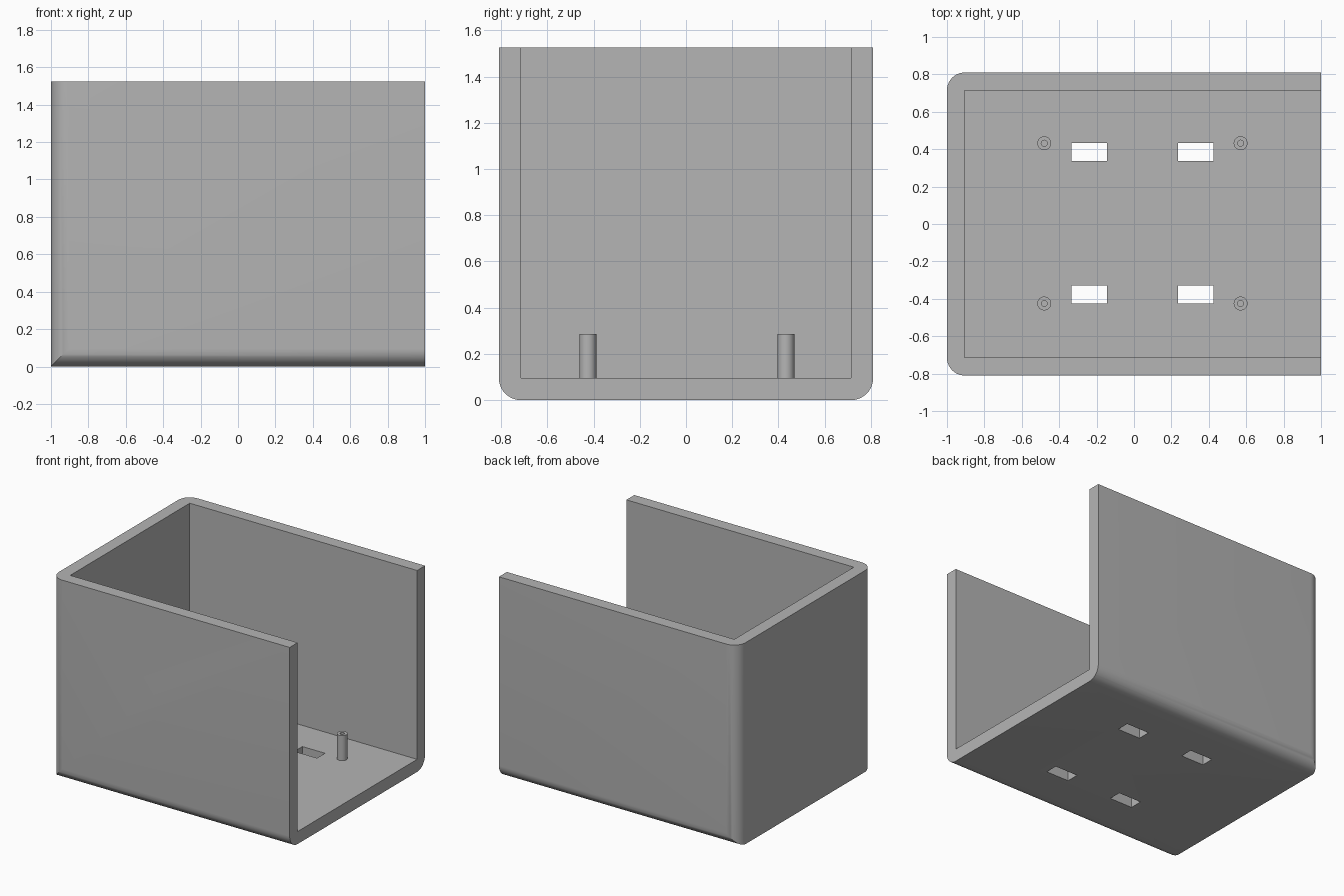
import bpy, bmesh
from math import pi, cos, sin
from mathutils import Vector, Matrix

if "Cube" in bpy.data.objects:
    bpy.data.objects.remove(bpy.data.objects["Cube"])

HALF_X, HALF_Y, HEIGHT = 1.0, 0.81, 1.525
WALL = 0.095

grey = bpy.data.materials.new("plain grey")
grey.use_nodes = True
colour = (0.46, 0.46, 0.46, 1)
grey.diffuse_color = colour
grey.node_tree.nodes["Principled BSDF"].inputs["Base Color"].default_value = colour


def add_object(name, bm):
    bmesh.ops.recalc_face_normals(bm, faces=bm.faces)
    mesh = bpy.data.meshes.new(name)
    bm.to_mesh(mesh)
    bm.free()
    obj = bpy.data.objects.new(name, mesh)
    bpy.context.collection.objects.link(obj)
    mesh.materials.append(grey)
    return obj


def box(name, low, high):
    bm = bmesh.new()
    low, high = Vector(low), Vector(high)
    size = Matrix.Diagonal((high - low).to_4d())
    bmesh.ops.create_cube(bm, size=1, matrix=Matrix.Translation((low + high) / 2) @ size)
    return add_object(name, bm)


def round_edges(obj, chosen):
    """Round the edges whose midpoint passes the test."""
    bm = bmesh.new()
    bm.from_mesh(obj.data)
    edges = [e for e in bm.edges if chosen((e.verts[0].co + e.verts[1].co) / 2)]
    bmesh.ops.bevel(bm, geom=edges, offset=WALL, segments=10, profile=0.5, affect='EDGES')
    bm.to_mesh(obj.data)
    bm.free()


def combine(target, other, operation):
    mod = target.modifiers.new(operation.lower(), 'BOOLEAN')
    mod.operation, mod.solver, mod.object = operation, 'EXACT', other
    other.hide_render = True
    bpy.context.view_layer.objects.active = target
    bpy.ops.object.modifier_apply(modifier=mod.name)
    bpy.data.objects.remove(other)


def smooth(obj):
    bpy.ops.object.select_all(action='DESELECT')
    obj.select_set(True)
    bpy.context.view_layer.objects.active = obj
    bpy.ops.object.shade_smooth_by_angle(angle=pi / 6)


# Outer body: rounded end corners crossed with rounded long bottom edges
corner, top = (-HALF_X, -HALF_Y, 0), (HALF_X, HALF_Y, HEIGHT)
case = box("open_case", corner, top)
round_edges(case, lambda m: m.x < -0.9 and abs(m.y) > 0.7)
long_form = box("long_form", (-HALF_X, -HALF_Y, 0), (HALF_X, HALF_Y, HEIGHT))
round_edges(long_form, lambda m: m.z < 0.1 and abs(m.y) > 0.7)
combine(case, long_form, 'INTERSECT')

# Inside space, open at the top and one end
inner_y = HALF_Y - WALL
combine(case, box("inside", (WALL - HALF_X, -inner_y, WALL), (2, inner_y, 2)), 'DIFFERENCE')

# Four slots through the floor
for x in (-0.24, 0.33):
    for y in (-0.378, 0.386):
        combine(case, box("slot", (x - 0.095, y - 0.048, -1), (x + 0.095, y + 0.048, 0.5)),
                'DIFFERENCE')
smooth(case)

# Hollow mounting posts
SIDES = 32
for end, x in (("right", -0.48), ("left", 0.57)):
    for side, y in (("front", -0.425), ("back", 0.432)):
        bm = bmesh.new()
        rings = []
        for radius, z in ((0.037, WALL), (0.037, 0.285), (0.016, 0.285), (0.016, WALL)):
            rings.append([bm.verts.new((x + radius * cos(2 * pi * i / SIDES),
                                        y + radius * sin(2 * pi * i / SIDES), z))
                          for i in range(SIDES)])
        for a, b in zip(rings, rings[1:] + rings[:1]):
            for i in range(SIDES):
                j = (i + 1) % SIDES
                bm.faces.new((a[i], a[j], b[j], b[i]))
        smooth(add_object(f"{side}_{end}_post", bm))
